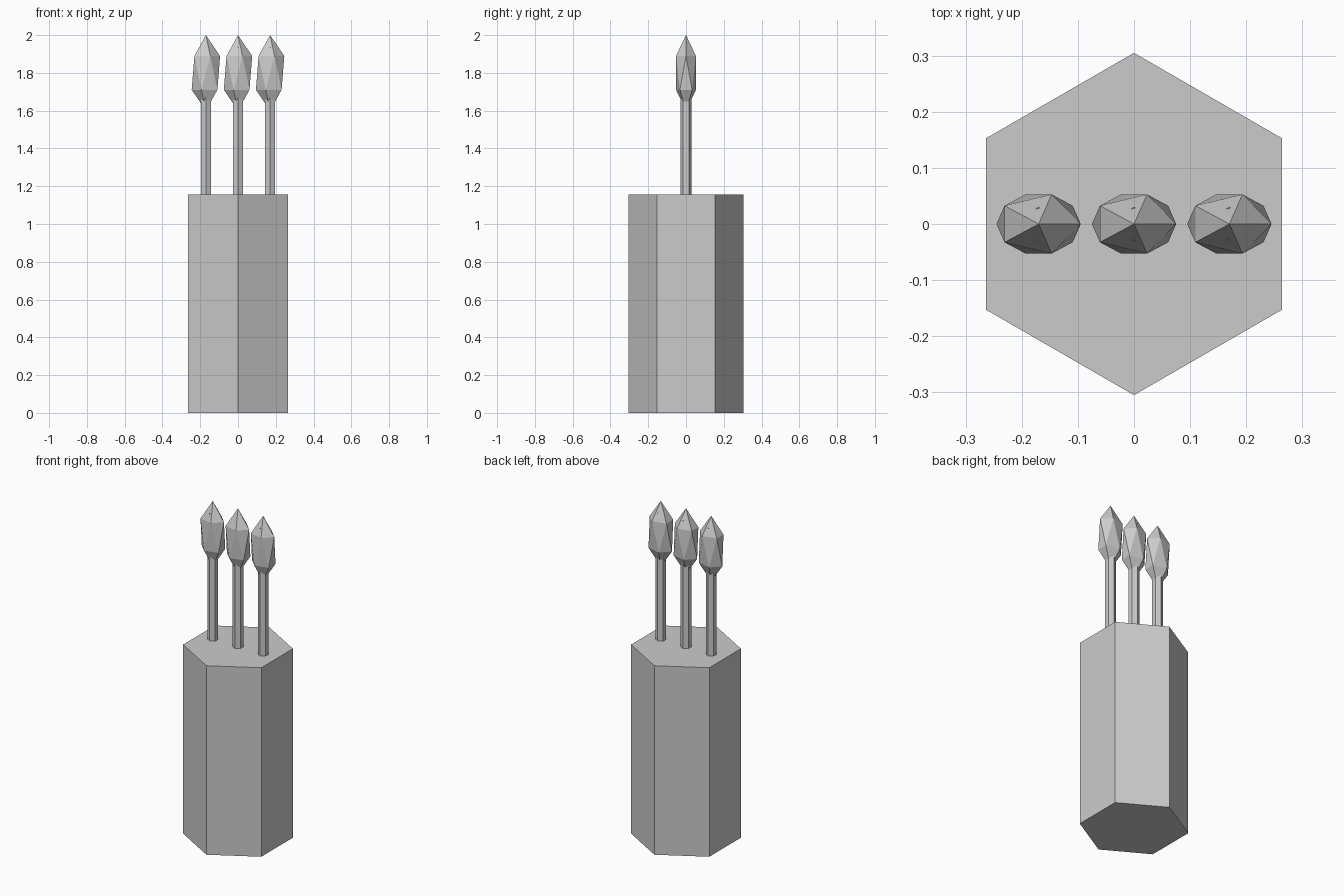
import bpy

if "Cube" in bpy.data.objects:
    bpy.data.objects.remove(bpy.data.objects["Cube"])


def hex_prism(name, radius, z0, z1, x=0.0):
    """Six-sided prism with corners pointing along +y and -y."""
    bpy.ops.mesh.primitive_cylinder_add(
        vertices=6, radius=radius, depth=z1 - z0, location=(x, 0, (z0 + z1) / 2))
    bpy.context.object.name = name


def bud(name, x):
    """Stretched icosahedron tip."""
    bpy.ops.mesh.primitive_ico_sphere_add(
        subdivisions=1, radius=1, location=(x, 0, 1.8))
    ob = bpy.context.object
    ob.name = name
    ob.scale = (0.084, 0.062, 0.2)
    bpy.ops.object.transform_apply(location=False, rotation=False, scale=True)


# Hexagonal body
hex_prism("base", 0.305, 0.0, 1.155)

# Three stalks in a row, each topped by a faceted bud
for label, x in (("left", -0.17), ("middle", 0.0), ("right", 0.17)):
    hex_prism(label + "_stalk", 0.03, 1.1, 1.935, x)
    bud(label + "_bud", x)
